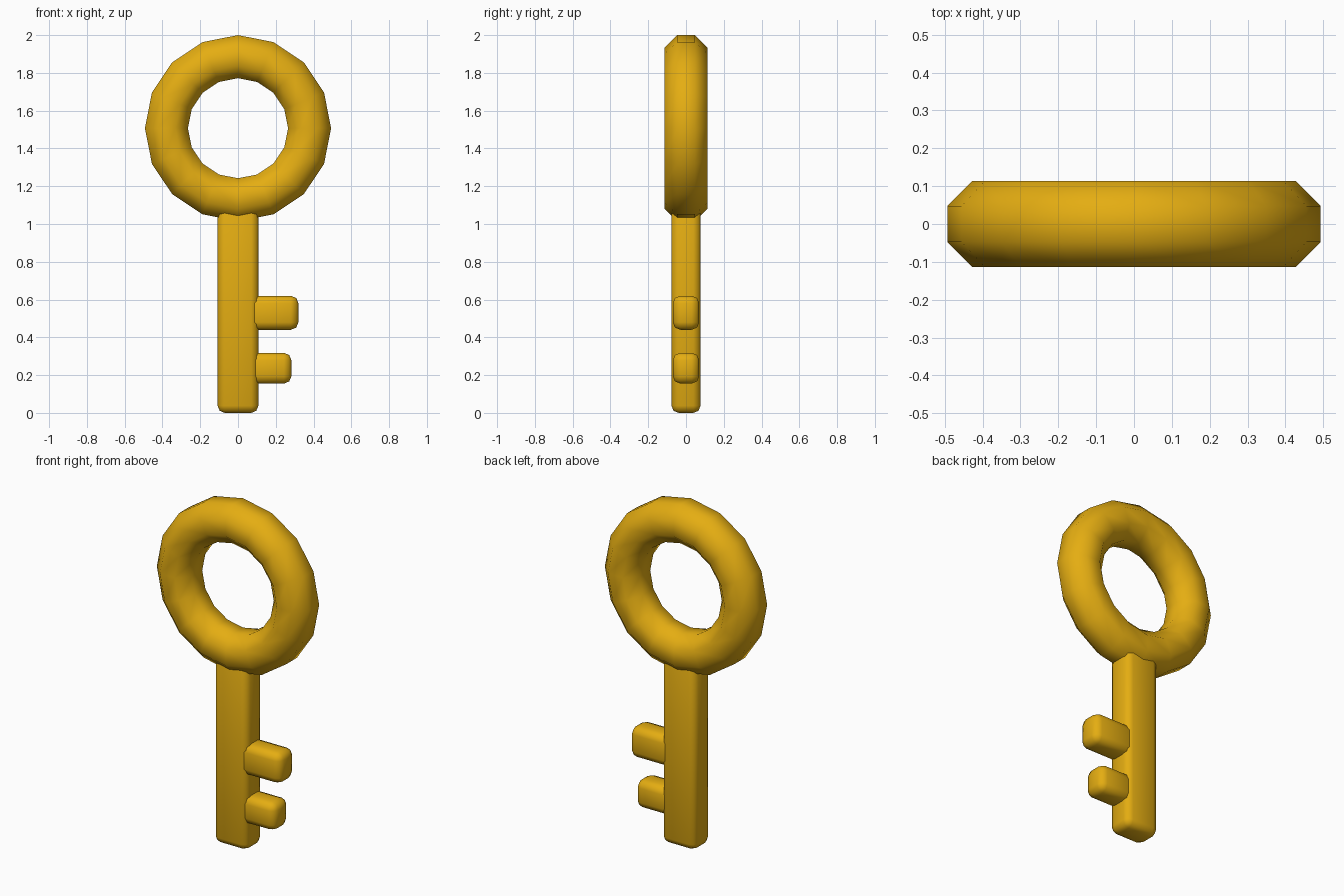
import bpy, bmesh, math

if "Cube" in bpy.data.objects:
    bpy.data.objects.remove(bpy.data.objects["Cube"])

gold = bpy.data.materials.new("gold")
gold.diffuse_color = (0.78, 0.42, 0.006, 1)
gold.use_nodes = True
gold.node_tree.nodes["Principled BSDF"].inputs["Base Color"].default_value = gold.diffuse_color


def finish(name, bm, angle):
    bmesh.ops.recalc_face_normals(bm, faces=bm.faces)
    me = bpy.data.meshes.new(name)
    bm.to_mesh(me)
    bm.free()
    me.materials.append(gold)
    ob = bpy.data.objects.new(name, me)
    bpy.context.collection.objects.link(ob)
    bpy.ops.object.select_all(action='DESELECT')
    ob.select_set(True)
    bpy.context.view_layer.objects.active = ob
    bpy.ops.object.shade_smooth_by_angle(angle=math.radians(angle))
    return ob


def rounded_box(name, lo, hi, bevel):
    bm = bmesh.new()
    bmesh.ops.create_cube(bm, size=1)
    for v in bm.verts:
        v.co = [lo[i] if v.co[i] < 0 else hi[i] for i in range(3)]
    bmesh.ops.bevel(bm, geom=bm.edges[:], offset=bevel, segments=2,
                    profile=0.5, affect='EDGES')
    return finish(name, bm, 60)


# ring handle: 16 segments, octagonal section with its flat side outward
N, M, R, Z = 16, 8, 0.379, 1.507
r = 0.114 / math.cos(math.pi / M)
bm = bmesh.new()
rings = []
for i in range(N):
    a = 2 * math.pi * i / N
    ring = []
    for j in range(M):
        b = 2 * math.pi * (j + 0.5) / M
        d = R + r * math.cos(b)
        ring.append(bm.verts.new((d * math.cos(a), r * math.sin(b), Z + d * math.sin(a))))
    rings.append(ring)
for i in range(N):
    p, q = rings[i], rings[(i + 1) % N]
    for j in range(M):
        k = (j + 1) % M
        bm.faces.new((p[j], q[j], q[k], p[k]))
finish("ring_handle", bm, 60)

# shaft and the two teeth
rounded_box("shaft", (-0.108, -0.077, 0), (0.108, 0.077, 1.2), 0.038)
rounded_box("upper_tooth", (0.05, -0.07, 0.44), (0.32, 0.07, 0.62), 0.04)
rounded_box("lower_tooth", (0.06, -0.07, 0.155), (0.283, 0.07, 0.318), 0.04)
